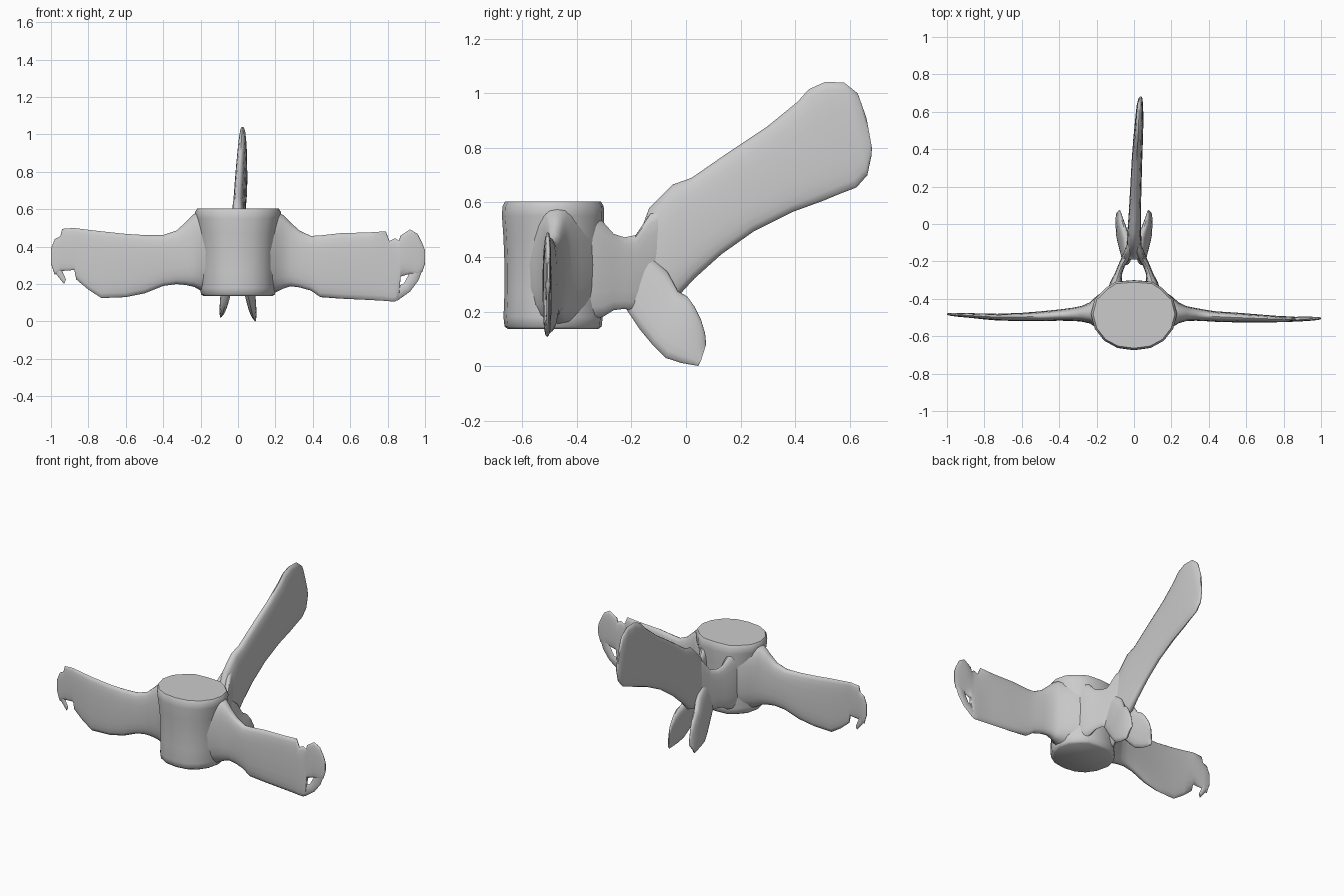
import bpy, bmesh, math
from mathutils import Vector


def finish(name, rings):
    """Skin a list of closed rings into a capped, smooth-shaded object."""
    bm = bmesh.new()
    rows = [[bm.verts.new(p) for p in ring] for ring in rings]
    n = len(rows[0])
    for a, b in zip(rows, rows[1:]):
        for i in range(n):
            j = (i + 1) % n
            bm.faces.new((a[i], a[j], b[j], b[i]))
    bm.faces.new(rows[0])
    bm.faces.new(rows[-1])
    bmesh.ops.recalc_face_normals(bm, faces=bm.faces)
    mesh = bpy.data.meshes.new(name)
    bm.to_mesh(mesh)
    bm.free()
    ob = bpy.data.objects.new(name, mesh)
    bpy.context.collection.objects.link(ob)
    bpy.context.view_layer.objects.active = ob
    ob.select_set(True)
    bpy.ops.object.shade_smooth_by_angle(angle=math.radians(50))
    ob.select_set(False)
    return ob


def blade(name, sections, thick_axis, n=16):
    """Loft flattened sections: (edge A, edge B, half thickness)."""
    rings = []
    for a, b, t in sections:
        a, b = Vector(a), Vector(b)
        mid, half, side = (a + b) / 2, (b - a) / 2, Vector(thick_axis) * t
        ring = []
        for i in range(n):
            c, s = math.cos(math.tau * i / n), math.sin(math.tau * i / n)
            ring.append(mid + half * math.copysign(abs(c) ** 0.75, c)
                        + side * math.copysign(abs(s) ** 0.75, s))
        rings.append(ring)
    return finish(name, rings)


# vertebral body: rounded outline, waisted between two end plates
half = [(0, -.675), (.09, -.663), (.16, -.625), (.21, -.56), (.23, -.48),
        (.21, -.40), (.15, -.34), (.10, -.308), (0, -.30)]
outline = half + [(-x, y) for x, y in half[-2:0:-1]]
levels = [(.135, .80, .88), (.145, .86, .95), (.18, .88, .97), (.27, .87, .95),
          (.37, .88, .95), (.47, .92, .97), (.55, .98, 1.0), (.585, 1.0, .99),
          (.603, .95, .94)]
finish("body", [[(x * sx, -.488 + (y + .488) * sy, z) for x, y in outline]
                for z, sx, sy in levels])

# side wings: x, y centre, lower z, upper z, half thickness
left = [(-.12, -.47, .15, .59, .14), (-.20, -.47, .165, .585, .085),
        (-.235, -.475, .185, .575, .057), (-.28, -.48, .195, .53, .042),
        (-.33, -.483, .20, .485, .035), (-.40, -.487, .19, .462, .03),
        (-.50, -.493, .15, .462, .026), (-.60, -.497, .13, .468, .022),
        (-.73, -.498, .125, .482, .018), (-.80, -.494, .17, .49, .016),
        (-.865, -.49, .225, .498, .013), (-.875, -.489, .275, .50, .013),
        (-.94, -.486, .27, .495, .01), (-.95, -.485, .27, .455, .01),
        (-.98, -.483, .25, .44, .008), (-1.0, -.482, .31, .39, .004)]
right = [(.12, -.47, .15, .59, .14), (.20, -.47, .155, .585, .085),
         (.24, -.475, .175, .57, .055), (.28, -.479, .188, .53, .04),
         (.33, -.483, .182, .485, .034), (.39, -.49, .165, .457, .03),
         (.44, -.495, .13, .46, .028), (.55, -.50, .122, .472, .026),
         (.70, -.506, .115, .476, .02), (.79, -.509, .11, .482, .016),
         (.81, -.509, .108, .43, .016), (.84, -.509, .107, .445, .014),
         (.86, -.509, .12, .432, .013), (.87, -.509, .24, .46, .013),
         (.92, -.507, .255, .492, .012), (.96, -.506, .25, .468, .01),
         (.985, -.505, .265, .42, .008), (1.0, -.504, .31, .38, .004)]
for name, data in (("left_wing", left), ("right_wing", right)):
    blade(name, [((x, y, lo), (x, y, hi), t) for x, y, lo, hi, t in data], (0, 1, 0), 20)

# broken hooks at the wing tips
blade("left_tip_hook", [((-.995, -.483, .32), (-.95, -.483, .31), .006),
                        ((-.97, -.483, .25), (-.94, -.483, .27), .006),
                        ((-.93, -.483, .20), (-.92, -.483, .225), .005)], (0, 1, 0), 8)
blade("right_tip_hook", [((.995, -.505, .30), (.93, -.505, .30), .007),
                         ((.965, -.505, .22), (.91, -.505, .245), .007),
                         ((.92, -.505, .16), (.885, -.505, .20), .007),
                         ((.85, -.507, .11), (.85, -.507, .19), .009)], (0, 1, 0), 8)

# arch walls and lower rear prongs, one pair on each side
for side, s, lift in (("left", -1, .02), ("right", 1, 0)):
    arch = [(.10, -.35, .17, .57, .04), (.095, -.305, .18, .53, .03),
            (.083, -.265, .205, .485, .02), (.068, -.225, .21, .472, .019),
            (.045, -.185, .20, .48, .024), (.02, -.13, .23, .56, .028),
            (.005, -.08, .30, .58, .02)]
    blade(side + "_arch", [((s * x, y, lo), (s * x, y, hi), t)
                           for x, y, lo, hi, t in arch], (1, 0, 0))
    prong = [(.04, -.22, .21, -.15, .42, .022), (.048, -.17, .135, -.07, .35, .026),
             (.062, -.12, .075, -.03, .275, .025), (.073, -.075, .03, .005, .255, .023),
             (.08, -.02, .012, .03, .22, .018), (.085, .03, .003, .055, .17, .012),
             (.087, .045, 0, .07, .12, .007), (.088, .055, .02, .074, .08, .004)]
    blade(side + "_rear_prong", [((s * (x + .006), y0, z0 + lift), (s * (x - .012), y1, z1), t)
                                 for x, y0, z0, y1, z1, t in prong], (1, 0, 0))

# tall rear spine: lower edge (y, z), upper edge (y, z), x centre, half thickness
spine = [((-.16, .26), (-.19, .475), 0, .035), ((-.07, .25), (-.165, .50), 0, .04),
         ((-.025, .26), (-.135, .58), 0, .038), ((.03, .32), (-.05, .665), .002, .035),
         ((.13, .41), (.02, .69), .005, .032), ((.25, .495), (.15, .78), .01, .03),
         ((.39, .565), (.30, .88), .016, .028), ((.50, .605), (.41, .97), .022, .026),
         ((.56, .63), (.45, 1.015), .025, .024), ((.625, .655), (.51, 1.042), .028, .021),
         ((.665, .70), (.58, 1.04), .03, .017), ((.68, .77), (.63, 1.0), .032, .012),
         ((.682, .80), (.662, .91), .033, .005)]
blade("rear_spine", [((x + .004, *lo), (x - .004, *hi), t)
                     for lo, hi, x, t in spine], (1, 0, 0), 20)
